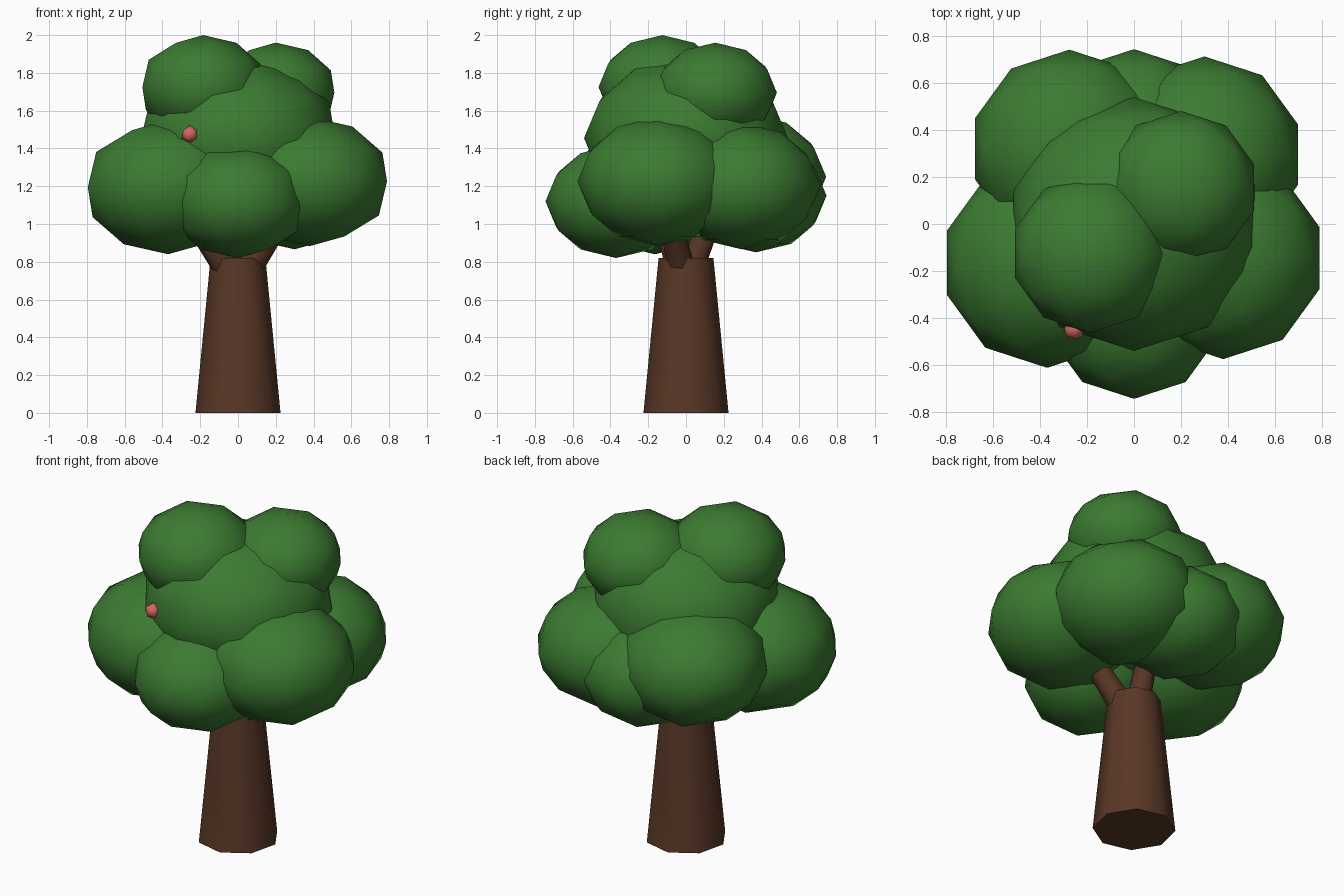
import bpy, math
from mathutils import Vector

if "Cube" in bpy.data.objects:
    bpy.data.objects.remove(bpy.data.objects["Cube"])


def material(name, rgb):
    m = bpy.data.materials.new(name)
    m.diffuse_color = (*rgb, 1)
    m.use_nodes = True
    m.node_tree.nodes["Principled BSDF"].inputs["Base Color"].default_value = m.diffuse_color
    return m


GREEN = material("leaf green", (0.044, 0.198, 0.031))
BROWN = material("bark brown", (0.100, 0.038, 0.019))
PINK = material("fruit red", (0.64, 0.135, 0.12))


def finish(name, mat, angle=60):
    ob = bpy.context.object
    ob.name = name
    ob.data.materials.append(mat)
    bpy.ops.object.shade_smooth_by_angle(angle=math.radians(angle))
    return ob


def blob(name, x, y, z, r, rz, mat=GREEN, sub=2):
    bpy.ops.mesh.primitive_ico_sphere_add(subdivisions=sub, radius=1, location=(x, y, z))
    bpy.context.object.scale = (r, r, rz)
    bpy.ops.object.transform_apply(location=False, rotation=False, scale=True)
    return finish(name, mat)


def limb(name, start, end, r1, r2, sides, spin=0):
    a, b = Vector(start), Vector(end)
    bpy.ops.mesh.primitive_cone_add(vertices=sides, radius1=r1, radius2=r2,
                                    depth=(b - a).length, location=(a + b) / 2)
    ob = bpy.context.object
    ob.rotation_euler = (b - a).to_track_quat('Z', 'Y').to_euler()
    if spin:
        ob.rotation_euler = (0, 0, spin)
    return finish(name, BROWN)


# Trunk: tapered eight-sided post
limb("trunk", (0, 0, 0), (0, 0, 0.82), 0.228, 0.147, 8, math.radians(9))

# Branches spreading into the crown
limb("branch_left", (-0.04, -0.03, 0.74), (-0.34, -0.15, 1.18), 0.075, 0.05, 7)
limb("branch_right", (0.04, -0.02, 0.74), (0.34, -0.12, 1.2), 0.075, 0.05, 7)
limb("branch_back", (0, 0.02, 0.74), (0.03, 0.24, 1.3), 0.07, 0.05, 7)

# Crown: squashed leaf clumps
for name, *dims in (
    ("core", 0, 0, 1.455, 0.54, 0.43),
    ("front_left", -0.37, -0.165, 1.195, 0.447, 0.355),
    ("front_right", 0.38, -0.145, 1.225, 0.43, 0.342),
    ("front", 0, -0.37, 1.12, 0.374, 0.30),
    ("back_left", -0.275, 0.32, 1.25, 0.422, 0.337),
    ("back_right", 0.30, 0.295, 1.20, 0.418, 0.334),
    ("back", 0, 0.37, 1.15, 0.374, 0.30),
    ("top_left", -0.185, -0.125, 1.725, 0.338, 0.275),
    ("top_right", 0.20, 0.155, 1.695, 0.326, 0.265),
):
    blob("leaves_" + name, *dims)

# Single fruit on the crown
blob("fruit", -0.255, -0.448, 1.475, 0.048, 0.048, PINK, 1)
